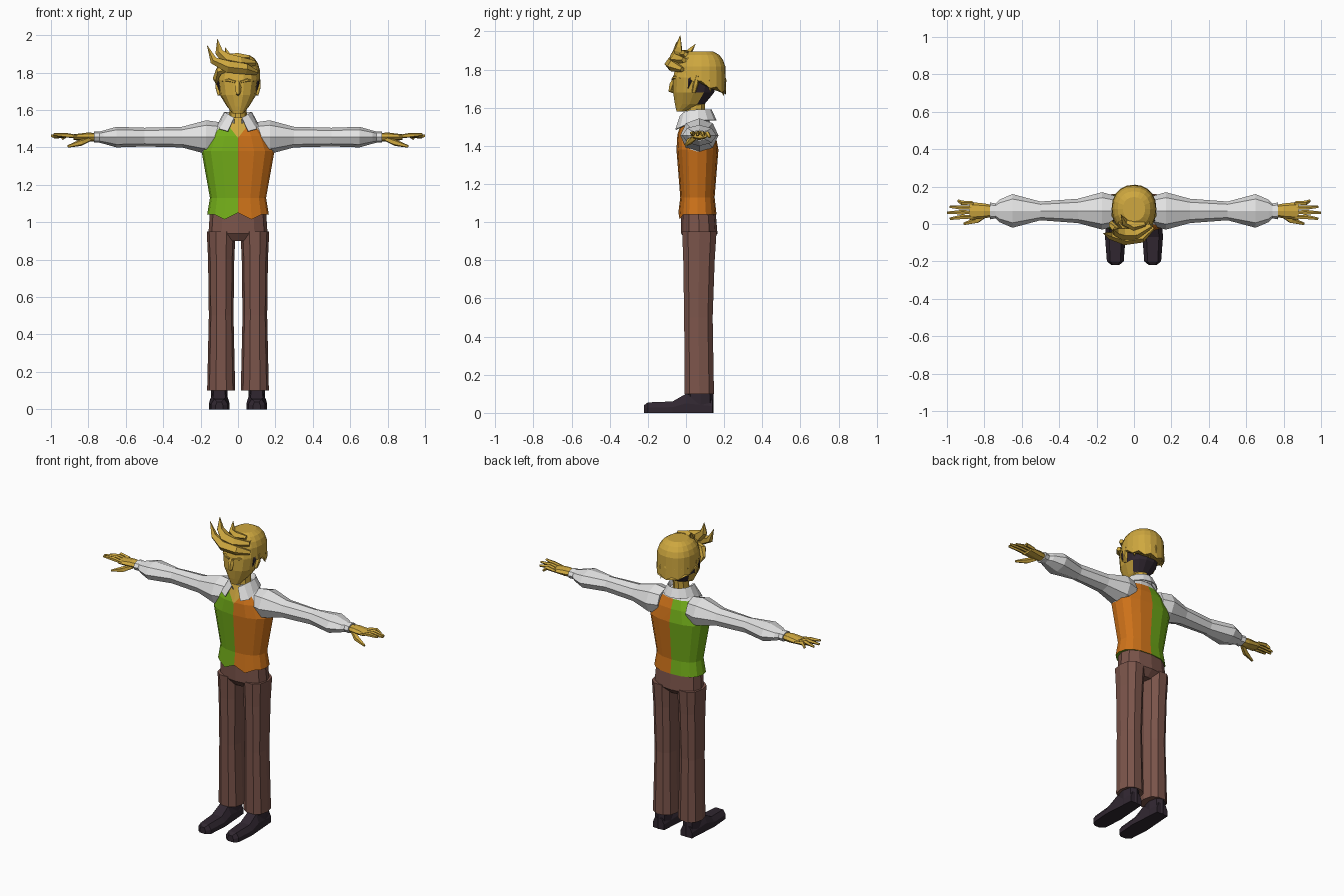
import bpy, bmesh
from math import sin, cos, tau, pi, copysign
from mathutils import Vector

default_cube = bpy.data.objects.get("Cube")
if default_cube:
    bpy.data.objects.remove(default_cube)

AXIS_X, AXIS_Y, AXIS_Z = Vector((1, 0, 0)), Vector((0, 1, 0)), Vector((0, 0, 1))
FORWARD = AXIS_Z * .3 - AXIS_Y


def material(name, *colour):
    made = bpy.data.materials.new(name)
    made.use_nodes = True
    made.diffuse_color = (*colour, 1)
    shader = made.node_tree.nodes["Principled BSDF"]
    shader.inputs["Base Color"].default_value = (*colour, 1)
    return made


GOLD = material("gold", .62, .39, .05)
WHITE = material("shirt white", .76, .76, .76)
GREEN = material("vest green", .17, .42, .01)
ORANGE = material("vest orange", .62, .17, .01)
BROWN = material("trouser brown", .2, .09, .07)
DARK = material("dark plum", .03, .02, .03)


def ring(centre, across, upward, width, height, sides, power=1):
    """Superellipse cross-section around a centre."""
    def squared(value):
        return copysign(abs(round(value, 6)) ** power, value)
    angles = [tau * step / sides for step in range(sides)]
    return [centre + across * width * squared(cos(angle)) + upward * height * squared(sin(angle))
            for angle in angles]


def skin(name, rings, *materials, closed=True, mirror=False):
    """Bridge cross-sections into one flat-shaded part."""
    bm = bmesh.new()
    loops = [[bm.verts.new(point) for point in points] for points in rings]
    for lower, upper in zip(loops, loops[1:]):
        for i in range(0 if closed else 1, len(lower)):
            bm.faces.new((lower[i - 1], lower[i], upper[i], upper[i - 1]))
    if closed:
        bm.faces.new(loops[0][::-1])
        bm.faces.new(loops[-1])
    bmesh.ops.recalc_face_normals(bm, faces=bm.faces)
    mesh = bpy.data.meshes.new(name)
    bm.to_mesh(mesh)
    bm.free()
    for entry in materials:
        mesh.materials.append(entry)
    part = bpy.data.objects.new(name, mesh)
    bpy.context.collection.objects.link(part)
    if mirror:
        part.modifiers.new("mirror", "MIRROR")
    return part


def upright(name, rows, *materials, x=0, sides=12, power=.85, mirror=False):
    """Loft from rows of height, depth position, half width, half depth."""
    rings = [ring(Vector((x, y, z)), AXIS_X, AXIS_Y, width, depth, sides, power)
             for z, y, width, depth in rows]
    return skin(name, rings, *materials, mirror=mirror)


def sideways(name, rows, shade):
    """Mirrored arm loft from rows of reach, half depth, half height."""
    rings = [ring(Vector((reach, .07, 1.455)), AXIS_Y, AXIS_Z, depth, height, 8)
             for reach, depth, height in rows]
    return skin(name, rings, shade, mirror=True)


def lock(name, radius, *path, shade=GOLD, tip=.001, mirror=False):
    """Tapered strand that swells in the middle."""
    points = [Vector(point) for point in path]
    last = len(points) - 1
    rings = []
    for i, point in enumerate(points):
        along = (points[min(i + 1, last)] - points[max(i - 1, 0)]).normalized()
        across = FORWARD.cross(along).normalized()
        size = max(tip, radius * sin(pi * (i + .6) / (last + .6)))
        rings.append(ring(point, across, along.cross(across), size, size, 5))
    return skin(name, rings, shade, mirror=mirror)


# Vest and shirt body, cut along the armholes, neckline and yoke
vest = upright("vest", [(1.04, .06, .165, .1), (1.13, .06, .15, .09), (1.38, .06, .195, .11),
                        (1.46, .055, .16, .1), (1.56, .05, .08, .06)],
               ORANGE, GREEN, WHITE, GOLD, sides=16)
bm = bmesh.new()
bm.from_mesh(vest.data)
for vert in bm.verts:
    if vert.co.z < 1.1 and vert.co.y < 0:
        # Two points at the front hem with a notch between them
        vert.co.z += .01 if abs(vert.co.x) < .01 else -.025 if abs(vert.co.x) < .1 else 0
cuts = [(Vector((0, 0, 1.515)), AXIS_Z)]
for side in (AXIS_X, -AXIS_X):
    cuts.append((side * .2 + AXIS_Z * 1.36, side * 1.45 + AXIS_Z))
    cuts.append((AXIS_Z * 1.45, AXIS_Z - side * 1.3))
for place, direction in cuts:
    bmesh.ops.bisect_plane(bm, geom=bm.verts[:] + bm.edges[:] + bm.faces[:],
                           plane_co=place, plane_no=direction)
for face in bm.faces:
    middle = face.calc_center_median()
    reach = abs(middle.x)
    if middle.y < 0 and middle.z > 1.45 + 1.3 * reach:
        face.material_index = 3
    elif middle.z > min(1.515, 1.65 - 1.45 * reach):
        face.material_index = 2
    else:
        face.material_index = 0 if middle.x > 0 else 1
bm.to_mesh(vest.data)
bm.free()

# Shirt collar: an open folded band with pointed front flaps
stand, fold, flap = [], [], []
opening, steps = .28, 12
for step in range(steps + 1):
    angle = opening + (tau - opening * 2) * step / steps - pi / 2
    side, back = cos(angle), sin(angle)
    front = max(0, -back)
    stand.append(Vector((.06 * side, .05 + .065 * back, 1.55 - .03 * front)))
    fold.append(Vector((.075 * side, .05 + .085 * back, 1.59 - .035 * front ** 3)))
    flap.append(Vector(((1 + front ** 3) * .105 * side, .05 + .11 * back, 1.535 - .05 * front)))
collar = skin("collar", [stand, fold, flap], WHITE, closed=False)
collar.modifiers.new("thickness", "SOLIDIFY").thickness = .006

# Trousers
upright("trouser_hips", [(.9, .065, .1, .06), (.94, .07, .158, .095), (1.06, .065, .15, .09)], BROWN)
upright("trouser_legs", [(.1, .07, .075, .08), (.5, .065, .066, .078), (.8, .068, .07, .086),
                         (.95, .07, .077, .094)], BROWN, x=.09, sides=10, mirror=True)

# Shoes: ankles and long low feet
upright("ankles", [(0, .075, .045, .07), (.13, .075, .045, .07)], DARK, x=.1, sides=8, mirror=True)
soles = []
for y, width, height in [(.14, .04, .07), (0, .05, .1), (-.07, .055, .06), (-.2, .045, .055), (-.22, .02, .04)]:
    middle = Vector((.1, y, 0))
    side, top = AXIS_X * width, AXIS_Z * height
    soles.append([middle - side, middle - side + top / 2, middle - side * .6 + top,
                  middle + side * .6 + top, middle + side + top / 2, middle + side])
skin("shoes", soles, DARK, mirror=True)

# Sleeves, full above the cuffs, then hands
sideways("sleeves", [(.1, .08, .08), (.17, .1, .09), (.3, .065, .055), (.5, .05, .05), (.65, .09, .055),
                     (.72, .06, .035), (.74, .04, .03), (.77, .045, .03)], WHITE)
sideways("palms", [(.75, .03, .02), (.8, .04, .025), (.88, .048, .015)], GOLD)
for finger in range(4):
    y = .112 - .025 * finger
    spread = y + (y - .07) * .3
    height = 1.445 + .008 * finger
    length = 1 - .015 * (finger - 2) ** 2
    lock(f"fingers_{finger + 1}", .014, (.86, y, 1.458), (.92, y, 1.465), (length, spread, height),
         tip=.007, mirror=True)
lock("thumbs", .019, (.79, .05, 1.445), (.84, .02, 1.425), (.91, 0, 1.405), tip=.007, mirror=True)

# Neck and head, with a dark cropped nape
upright("neck", [(1.45, .045, .05, .05), (1.66, .055, .045, .05)], GOLD, sides=10, power=1)
head = upright("head", [(1.58, -.03, .028, .02), (1.62, .02, .06, .08), (1.68, .04, .097, .11),
                        (1.76, .05, .11, .12), (1.86, .055, .09, .1)], GOLD, DARK, sides=14)
for face in head.data.polygons:
    face.material_index = int(face.center.y > .07 and face.center.z < 1.77)

# Nose, brows, ears and sideburns
lock("nose", .018, (0, -.05, 1.77), (0, -.07, 1.72), (0, -.08, 1.69), (0, -.05, 1.67))
lock("brows", .01, (.015, -.07, 1.75), (.05, -.06, 1.76), (.09, -.03, 1.755), mirror=True)
lock("ears", .016, (.1, .04, 1.68), (.108, .05, 1.72), (.112, .06, 1.77), tip=.008, mirror=True)
lock("sideburns", .012, (.1, .025, 1.77), (.103, .02, 1.74), (.1, .01, 1.7), shade=DARK, mirror=True)

# Hair: a domed cap with a jagged edge that drops towards the back
cap, levels = [], 5
for level in range(levels):
    lift = pi / 2 * level / levels
    spread = cos(lift) ** .6
    centre = Vector((0, .08, 1.78 + .12 * sin(lift)))
    row = ring(centre, AXIS_X, AXIS_Y, .12 * spread, .13 * spread, 20, .9)
    if level == 0:
        for i, point in enumerate(row):
            back = (point.y - centre.y) / .13
            point.z -= .04 + .05 * back + .02 * (i % 2)
    cap.append(row)
skin("hair_cap", cap, GOLD)

# Pointed locks around the nape
for i in range(7):
    angle = pi * (i + 1) / 8
    outward = Vector((.1 * cos(angle), .11 * sin(angle), 0))
    root = Vector((0, .08, 1.8))
    tip_drop = .1 + .04 * sin(angle) - .015 * (i % 2)
    lock(f"nape_lock_{i + 1}", .025, root + outward * .9, root + outward - AXIS_Z * .06,
         root + outward * 1.15 - AXIS_Z * tip_drop)

# Swept fringe and upright curls
lock("fringe_lock", .034, (.1, -.02, 1.8), (.04, -.07, 1.82), (-.05, -.08, 1.83), (-.13, -.06, 1.865),
     (-.165, -.05, 1.945))
lock("upper_curl", .036, (.09, -.01, 1.85), (.01, -.05, 1.855), (-.06, -.05, 1.87), (-.1, -.04, 1.91),
     (-.11, -.03, 1.98))
lock("middle_curl", .026, (.06, 0, 1.88), (0, -.01, 1.88), (-.05, .01, 1.885), (-.07, .05, 1.935))
lock("temple_lock", .022, (-.05, -.05, 1.82), (-.1, -.03, 1.81), (-.12, 0, 1.77), (-.115, .02, 1.735))
